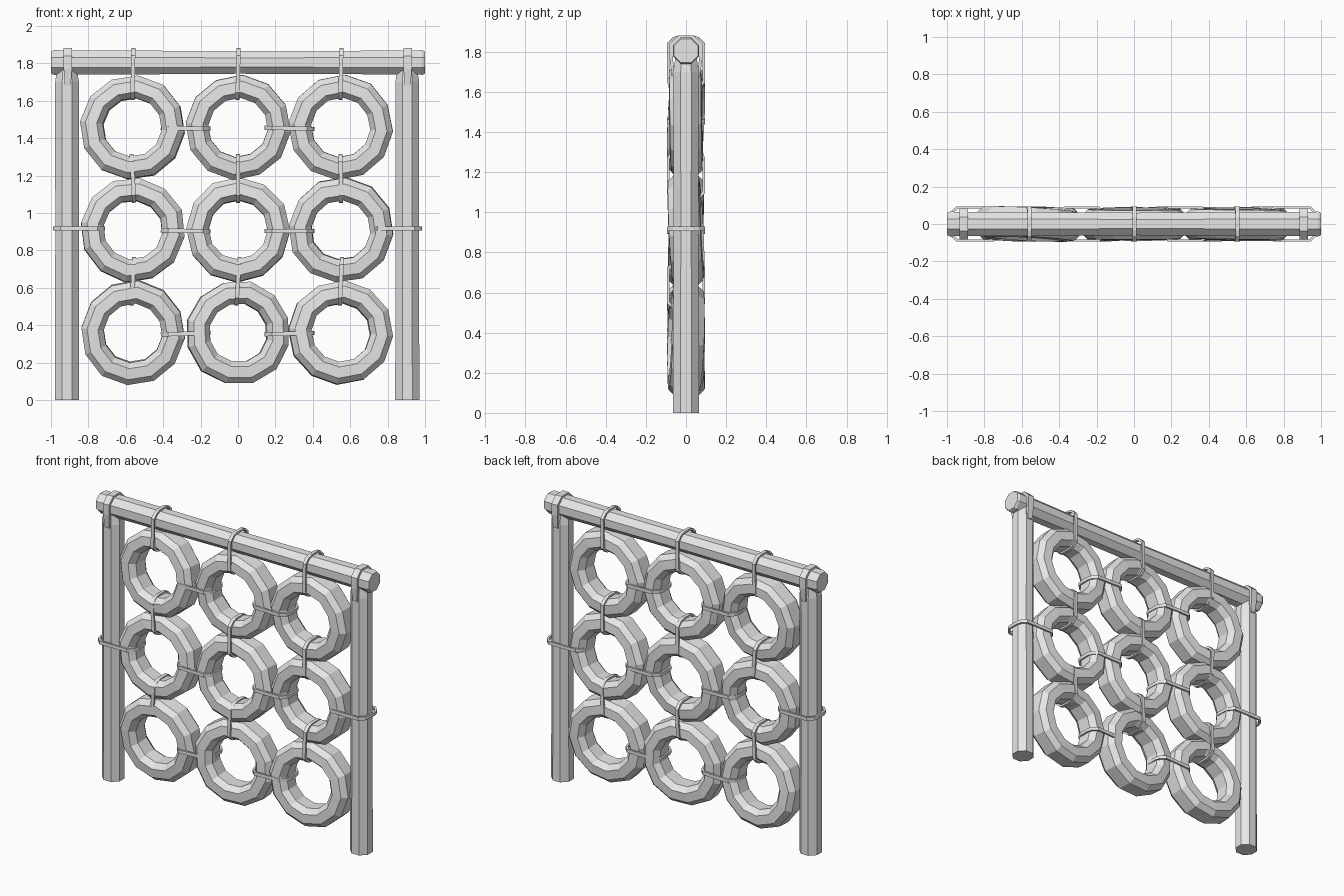
import bpy, bmesh, math, random
from mathutils import Matrix, Vector

random.seed(4)
cube = bpy.data.objects.get("Cube")
if cube:
    bpy.data.objects.remove(cube)

grey = bpy.data.materials.new("plain grey")
grey.use_nodes = True
grey.diffuse_color = (0.8, 0.8, 0.8, 1)
grey.node_tree.nodes["Principled BSDF"].inputs["Base Color"].default_value = (0.8, 0.8, 0.8, 1)


def loft(name, rings, matrix, closed=False):
    """Skin a list of point rings; closed joins the last ring to the first, else ends are capped."""
    bm = bmesh.new()
    loops = [[bm.verts.new(p) for p in ring] for ring in rings]
    n = len(loops[0])
    pairs = list(zip(loops, loops[1:]))
    if closed:
        pairs.append((loops[-1], loops[0]))
    else:
        bm.faces.new(loops[0])
        bm.faces.new(loops[-1])
    for a, b in pairs:
        for i in range(n):
            j = (i + 1) % n
            bm.faces.new((a[i], a[j], b[j], b[i]))
    bmesh.ops.recalc_face_normals(bm, faces=bm.faces)
    mesh = bpy.data.meshes.new(name)
    bm.to_mesh(mesh)
    bm.free()
    mesh.materials.append(grey)
    obj = bpy.data.objects.new(name, mesh)
    obj.matrix_world = matrix
    bpy.context.collection.objects.link(obj)
    return obj


def pole(name, stations, matrix):
    """Octagonal pole along local z, from (height, radius) stations."""
    angles = [math.pi / 8 + i * math.pi / 4 for i in range(8)]
    rings = [[Vector((r * math.cos(a), r * math.sin(a), h)) for a in angles]
             for h, r in stations]
    loft(name, rings, matrix)


def tyre(name, x, z):
    """Chunky twelve-sided tyre facing the front, hung slightly askew."""
    half = [(0.279, 0.045), (0.248, 0.078), (0.188, 0.082), (0.158, 0.045)]
    profile = half + [(r, -y) for r, y in reversed(half)]
    rings = []
    for i in range(12):
        a = i * math.pi / 6
        s = random.uniform(0.99, 1.015)
        rings.append([Vector((s * r * math.cos(a), y, s * r * math.sin(a)))
                      for r, y in profile])
    tilt = (Matrix.Rotation(random.uniform(-0.07, 0.07), 4, 'X')
            @ Matrix.Rotation(random.uniform(-0.07, 0.07), 4, 'Z')
            @ Matrix.Rotation(random.uniform(0, 0.5), 4, 'Y'))
    loft(name, rings, Matrix.Translation((x, 0, z)) @ tilt, closed=True)


def strap(name, start, end, depth=0.094, lean=0.0, vertical=True):
    """Thin loop running from start to end (x, z), wrapped front to back."""
    (x0, z0), (x1, z1) = start, end
    length = math.hypot(x1 - x0, z1 - z0) / 2
    corner = 0.04
    quarter = [(length - corner, depth), (length - 0.01, depth - 0.03), (length, depth - 0.06)]
    path = (quarter + [(u, -v) for u, v in reversed(quarter)]
            + [(-u, -v) for u, v in quarter] + [(-u, v) for u, v in reversed(quarter)])
    t, w = 0.012, 0.011
    rings = []
    for u, v in path:
        iu, iv = u * (1 - t / length), v * (1 - t / depth)
        rings.append([Vector((-w, v, u)), Vector((w, v, u)),
                      Vector((w, iv, iu)), Vector((-w, iv, iu))])
    angle = lean if vertical else math.pi / 2 + lean
    place = Matrix.Translation(((x0 + x1) / 2, 0, (z0 + z1) / 2)) @ Matrix.Rotation(angle, 4, 'Y')
    loft(name, rings, place, closed=True)


# Frame: two posts and the crossbeam
for side, x in (("right", -0.914), ("left", 0.905)):
    pole(side + "_post", [(0, 0.07), (0.9, 0.068), (1.7, 0.069), (1.78, 0.056)],
         Matrix.Translation((x, 0, 0)))
pole("crossbeam",
     [(-1, 0.064), (-0.985, 0.071), (-0.55, 0.069), (0, 0.065), (0.55, 0.067),
      (0.985, 0.071), (1, 0.064)],
     Matrix.Translation((0, 0, 1.805)) @ Matrix.Rotation(math.pi / 2, 4, 'Y'))

# Flat brackets bent over the beam onto each post
for side, x in (("right", -0.91), ("left", 0.907)):
    half = [(0.071, 1.68), (0.082, 1.77), (0.082, 1.84), (0.038, 1.882)]
    outline = half + [(-y, z) for y, z in reversed(half)]
    rings = []
    for i, (y, z) in enumerate(outline):
        w = 0.016 if i in (0, len(outline) - 1) else 0.022
        inner_y, inner_z = y * 0.8, z if z < 1.8 else z - 0.014
        rings.append([Vector((-w, y, z)), Vector((w, y, z)),
                      Vector((w, inner_y, inner_z)), Vector((-w, inner_y, inner_z))])
    loft(side + "_bracket", rings, Matrix.Translation((x, 0, 0)))

# Three by three grid of tyres
columns = [("right", -0.562), ("middle", 0.0), ("left", 0.55)]
rows = [("top", 1.458), ("centre", 0.91), ("bottom", 0.36)]
for row, z in rows:
    for col, x in columns:
        tyre(f"{row}_{col}_tyre", x, z)

# Upright straps: beam to top row, then row to row
for col, x in columns:
    strap(f"{col}_beam_strap", (x, 1.605), (x, 1.882), lean=0.02)
    for row, z in (("upper", 1.185), ("lower", 0.635)):
        strap(f"{col}_{row}_strap", (x, z - 0.13), (x, z + 0.13),
              lean=random.uniform(-0.06, 0.06))

# Level straps: tyre to tyre, and centre row to the posts
for row, z in rows:
    for side, x in (("right", -0.28), ("left", 0.275)):
        strap(f"{row}_{side}_level_strap", (x - 0.133, z - 0.005), (x + 0.133, z - 0.005),
              lean=random.uniform(-0.04, 0.04), vertical=False)
for side, x in (("right", -0.85), ("left", 0.845)):
    strap(f"{side}_post_strap", (x - 0.14, 0.918), (x + 0.14, 0.918), vertical=False)
